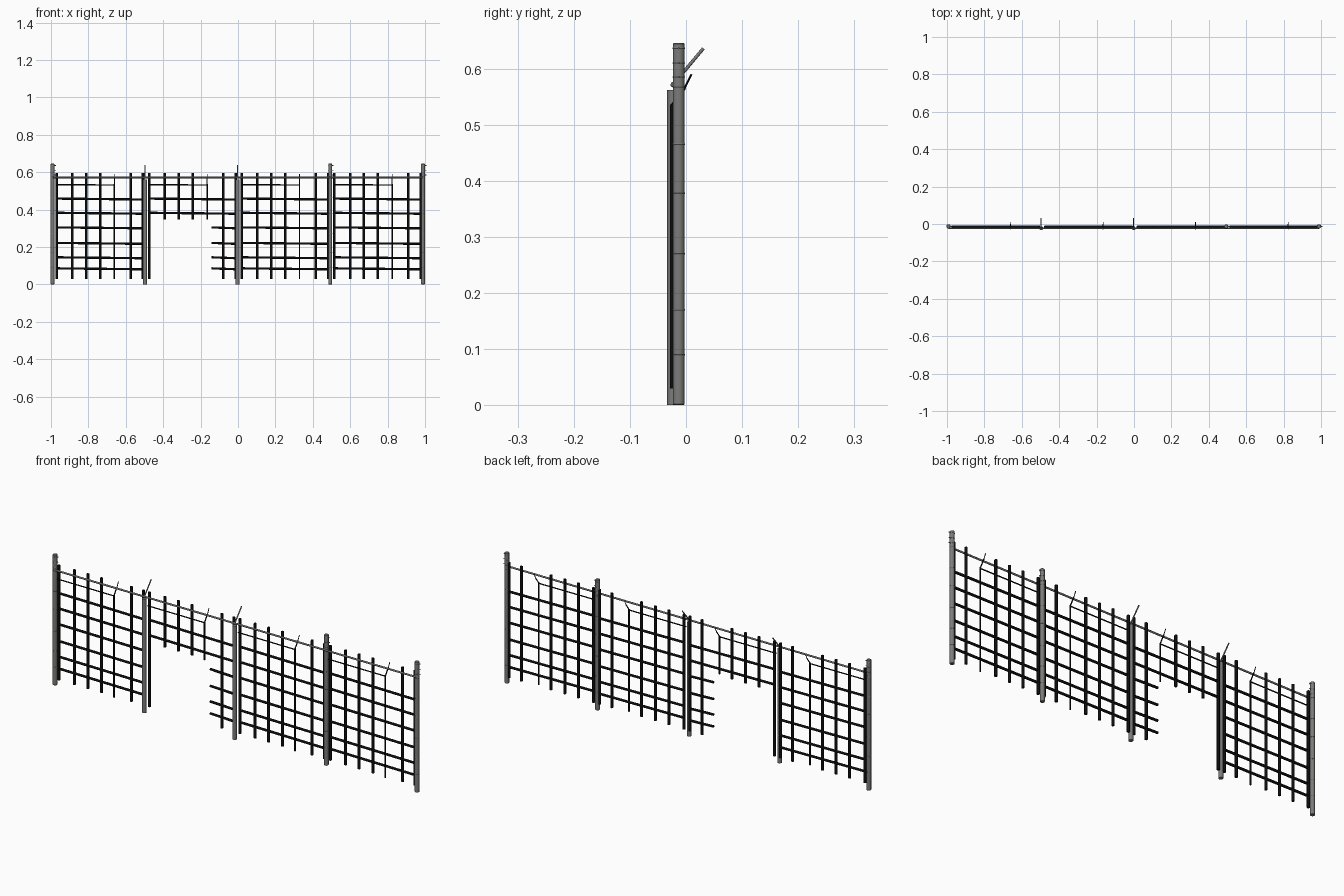
import bpy, math
from mathutils import Vector

if "Cube" in bpy.data.objects:
    bpy.data.objects.remove(bpy.data.objects["Cube"])


def material(name, c):
    m = bpy.data.materials.new(name)
    m.diffuse_color = (c[0], c[1], c[2], 1)
    m.use_nodes = True
    m.node_tree.nodes["Principled BSDF"].inputs["Base Color"].default_value = m.diffuse_color
    return m


STEEL = material("grey steel", (0.2, 0.2, 0.195))
BLACK = material("black wire", (0.004, 0.004, 0.004))


def rod(name, a, b, r, mat, sides=8):
    a, b = Vector(a), Vector(b)
    d = b - a
    bpy.ops.mesh.primitive_cylinder_add(vertices=sides, radius=r, depth=d.length,
                                        location=(a + b) / 2)
    o = bpy.context.object
    o.name = name
    o.rotation_euler = d.to_track_quat('Z', 'Y').to_euler()
    o.data.materials.append(mat)
    bpy.ops.object.shade_smooth_by_angle(angle=math.radians(50))
    return o


def ring(name, x, y, z, R, r):
    bpy.ops.mesh.primitive_torus_add(major_segments=14, minor_segments=6, major_radius=R,
                                     minor_radius=r, location=(x, y, z))
    o = bpy.context.object
    o.name = name
    o.data.materials.append(STEEL)


posts = [-0.992, -0.4965, -0.002, 0.493, 0.989]

# Posts: tall ringed ones, and shorter ones with a slanted arm on top
for i, x in enumerate(posts):
    if i in (1, 2):
        rod("short_post", (x, -0.023, 0), (x, -0.023, 0.562), 0.0105, STEEL, 14)
        rod("slanted_arm", (x, -0.026, 0.568), (x, 0.031, 0.636), 0.003, STEEL)
    else:
        p = rod("tall_post", (x, -0.013, 0), (x, -0.013, 0.646), 0.0105, STEEL, 14)
        bev = p.modifiers.new("cap_edge", 'BEVEL')
        bev.width = 0.002
        bev.limit_method = 'ANGLE'
        bev.angle_limit = math.radians(60)
        for z in (0.636, 0.61, 0.585, 0.567, 0.465, 0.378, 0.27, 0.17, 0.09):
            ring("post_ring", x, -0.013, z, 0.0105, 0.0013)
        for z in (0.636, 0.61, 0.585):
            rod("ring_knot", (x + 0.008, -0.013, z), (x + 0.018, -0.013, z), 0.002, STEEL, 6)

# Top rail running the full length
rod("top_rail", (posts[0], -0.023, 0.572), (posts[-1], -0.023, 0.572), 0.0045, STEEL)

# Mesh panels
offsets = [0.022, 0.106, 0.18, 0.255, 0.331, 0.418, 0.484]
levels = [0.457, 0.381, 0.303, 0.22, 0.143, 0.084]
for i, x in enumerate(posts[:-1]):
    broken = i == 1
    for j, o in enumerate(offsets):
        low = 0.348 if broken and 0 < j < 5 else 0.03
        bx = x + o
        if j == 4:  # thin upright with its tip bent backwards
            rod("thin_upright", (bx, -0.025, low), (bx, -0.025, 0.536), 0.0038, BLACK)
            rod("bent_tip", (bx, -0.025, 0.534), (bx, -0.002, 0.566), 0.0028, BLACK, 6)
            rod("bent_tip_end", (bx, -0.002, 0.566), (bx, 0.010, 0.59), 0.0018, BLACK, 6)
        else:
            rod("upright", (bx, -0.014, low), (bx, -0.014, 0.597), 0.0068, BLACK)
    # thin top wire up to the bent upright
    rod("top_wire", (x + 0.02, -0.025, 0.533), (x + 0.331, -0.025, 0.532), 0.0032, BLACK, 6)
    for k, z in enumerate(levels):
        start = x + (0.355 if broken and k > 1 else 0.018)
        rod("crosswire", (start, -0.014, z + 0.002), (x + 0.488, -0.014, z - 0.003), 0.006, BLACK)
